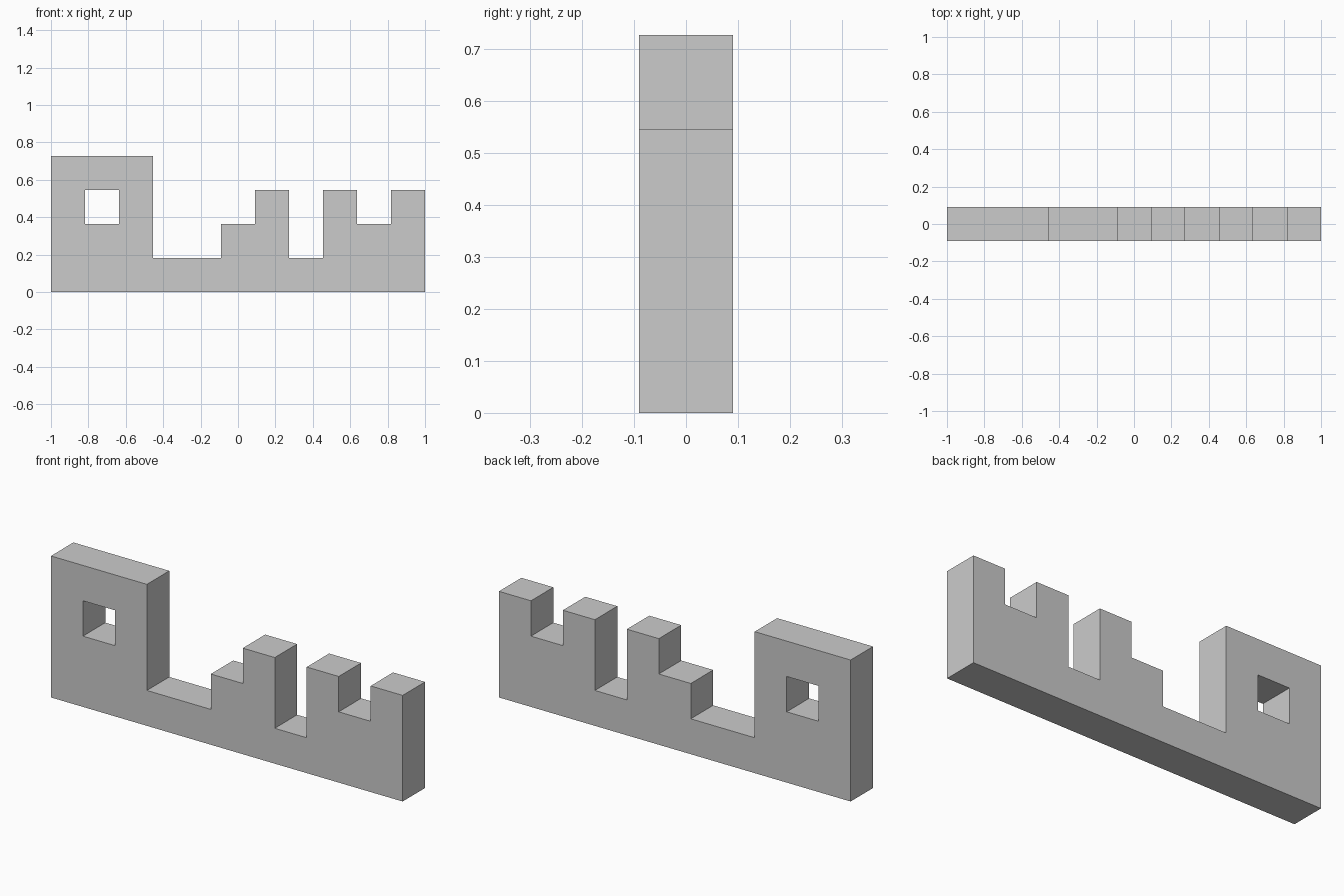
import bpy
import bmesh

if "Cube" in bpy.data.objects:
    bpy.data.objects.remove(bpy.data.objects["Cube"])

U = 2 / 11                                   # one square cell of the silhouette
HEIGHTS = [4, 4, 4, 1, 1, 2, 3, 1, 3, 2, 3]  # cells per column, left to right
WINDOW = (1, 2)                              # open cell in the tall block

# Stepped silhouette, as a sheet of square cells in the xz plane
bm = bmesh.new()
for col, height in enumerate(HEIGHTS):
    for row in range(height):
        if (col, row) == WINDOW:
            continue
        x, z = -1 + col * U, row * U
        corners = [(x, z), (x + U, z), (x + U, z + U), (x, z + U)]
        bm.faces.new([bm.verts.new((cx, 0, cz)) for cx, cz in corners])
bmesh.ops.remove_doubles(bm, verts=bm.verts, dist=1e-4)

mesh = bpy.data.meshes.new("stepped_wall")
bm.to_mesh(mesh)
bm.free()
wall = bpy.data.objects.new("stepped_wall", mesh)
bpy.context.collection.objects.link(wall)

# Wall thickness, centred on y = 0
solid = wall.modifiers.new("thickness", 'SOLIDIFY')
solid.thickness = U
solid.offset = 0
